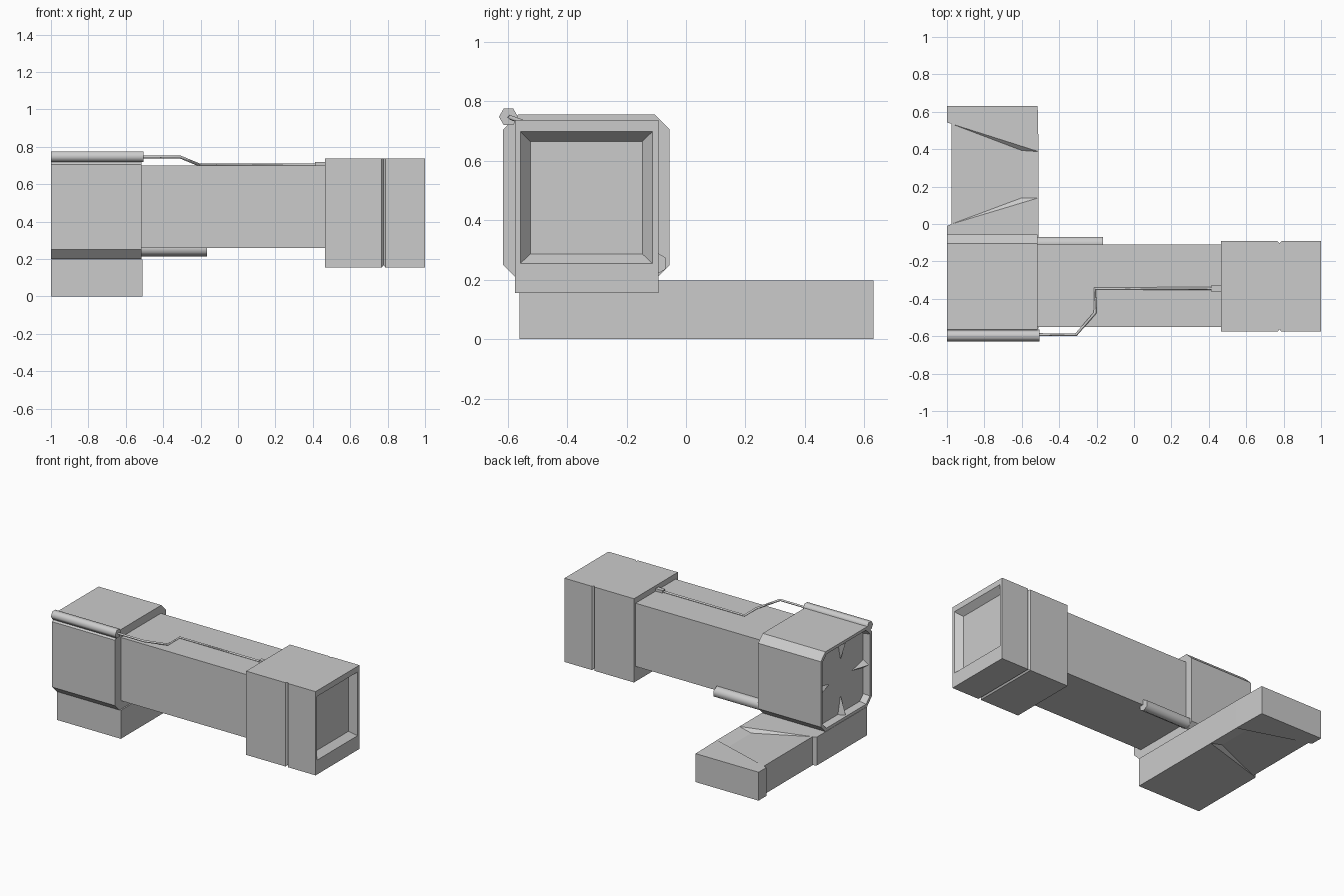
import bpy, bmesh, math
from mathutils import Vector

if "Cube" in bpy.data.objects:
    bpy.data.objects.remove(bpy.data.objects["Cube"])


def add_mesh(name, verts, faces):
    me = bpy.data.meshes.new(name)
    bm = bmesh.new()
    vs = [bm.verts.new(v) for v in verts]
    for f in faces:
        bm.faces.new([vs[i] for i in f])
    bmesh.ops.recalc_face_normals(bm, faces=bm.faces)
    bm.to_mesh(me)
    bm.free()
    ob = bpy.data.objects.new(name, me)
    bpy.context.collection.objects.link(ob)
    return ob


def loft(name, rings):
    """Bridge (x, [(y, z), ...]) rings and cap both ends."""
    n = len(rings[0][1])
    verts = [(x, y, z) for x, ring in rings for y, z in ring]
    faces = [list(range(n)), list(range(len(verts) - n, len(verts)))]
    for r in range(len(rings) - 1):
        for i in range(n):
            j = (i + 1) % n
            faces.append([r * n + i, r * n + j, (r + 1) * n + j, (r + 1) * n + i])
    return add_mesh(name, verts, faces)


def rect(y0, y1, z0, z1):
    return [(y0, z0), (y1, z0), (y1, z1), (y0, z1)]


def octagon(inset):
    a = inset
    y0, y1, z0, z1, c = -0.615 + a, -0.055 - a, 0.2 + a, 0.755 - a, 0.05 - a * 0.4
    return [(y0 + c, z0), (y1 - c, z0), (y1, z0 + c), (y1, z1 - c),
            (y1 - c, z1), (y0 + c, z1), (y0, z1 - c), (y0, z0 + c)]


def hexagon(y, z, r, turn):
    return [(y + r * math.cos(turn + k * math.pi / 3),
             z + r * math.sin(turn + k * math.pi / 3)) for k in range(6)]


# Long square barrel
loft("barrel", [(-0.53, rect(-0.55, -0.11, 0.26, 0.70)),
                (0.48, rect(-0.55, -0.11, 0.26, 0.70))])

# Front housing with groove and tapered window recess
outer = rect(-0.575, -0.092, 0.155, 0.738)
loft("front_housing", [
    (0.465, outer), (0.768, outer),
    (0.778, rect(-0.563, -0.104, 0.167, 0.738)),
    (0.788, outer), (1.0, outer),
    (1.0, rect(-0.557, -0.113, 0.255, 0.698)),
    (0.955, rect(-0.523, -0.147, 0.287, 0.665))])

# Rear housing, chamfered, hollow at the back
loft("rear_housing", [(-0.517, octagon(0)), (-1.0, octagon(0)),
                      (-1.0, octagon(0.02)), (-0.955, octagon(0.03))])

# Four pointed fins inside the rear recess
cy, cz = -0.335, 0.4775
for k, half in enumerate((0.25, 0.2475, 0.25, 0.2475)):
    a = k * math.pi / 2
    out, side = Vector((0, math.cos(a), math.sin(a))), Vector((0, -math.sin(a), math.cos(a)))
    c = Vector((0, cy, cz))
    base = c + out * (half + 0.003)
    back, rim = Vector((-0.953, 0, 0)), Vector((-0.995, 0, 0))
    add_mesh("recess_fin_%d" % (k + 1),
             [base + back - side * 0.03, base + back + side * 0.03,
              base + rim, c + out * (half - 0.13) + back],
             [(0, 1, 2), (0, 2, 3), (1, 3, 2), (0, 3, 1)])

# Handle with a shallow grip hollow on top and bottom
plan = [(-1, -0.56), (-0.51, -0.56), (-0.51, 0.14), (-0.51, 0.387), (-0.515, 0.63),
        (-1, 0.63), (-1, 0.543), (-0.975, 0.535), (-0.975, 0.0), (-1, -0.01),
        (-0.6, 0.14), (-0.6, 0.393)]
H, dip = 0.198, 0.022
verts, faces = [], []
for z, s in ((0, 1), (H, -1)):
    o = len(verts)
    verts += [(x, y, z + (s * dip if i > 9 else 0)) for i, (x, y) in enumerate(plan)]
    faces += [[i + o for i in f] for f in (
        (0, 1, 2, 8, 9), (3, 4, 5, 6, 7), (8, 2, 10), (7, 11, 3),
        (8, 10, 11, 7), (10, 2, 3, 11))]
faces += [[i, (i + 1) % 10, (i + 1) % 10 + 12, i + 12] for i in range(10)]
add_mesh("handle", verts, faces)

# Six-sided tubes: top edge and lower side
tubes = [loft("top_tube", [(x, hexagon(-0.597, 0.748, 0.032, 0)) for x in (-1.0, -0.505)]),
         loft("side_tube", [(x, hexagon(-0.104, 0.255, 0.04, math.pi / 6)) for x in (-0.53, -0.165)])]
for ob in tubes:
    bpy.ops.object.select_all(action='DESELECT')
    ob.select_set(True)
    bpy.context.view_layer.objects.active = ob
    bpy.ops.object.shade_smooth_by_angle(angle=math.radians(65))

# Cable along the top and its plug
cu = bpy.data.curves.new("cable", 'CURVE')
cu.dimensions = '3D'
cu.bevel_depth = 0.008
cu.bevel_resolution = 0
path = [(-0.52, -0.592, 0.746), (-0.31, -0.592, 0.746), (-0.208, -0.475, 0.704),
        (-0.208, -0.345, 0.704), (0.43, -0.345, 0.704)]
sp = cu.splines.new('POLY')
sp.points.add(len(path) - 1)
for p, co in zip(sp.points, path):
    p.co = (*co, 1)
bpy.context.collection.objects.link(bpy.data.objects.new("cable", cu))
loft("cable_plug", [(x, rect(-0.36, -0.33, 0.69, 0.718)) for x in (0.412, 0.47)])
